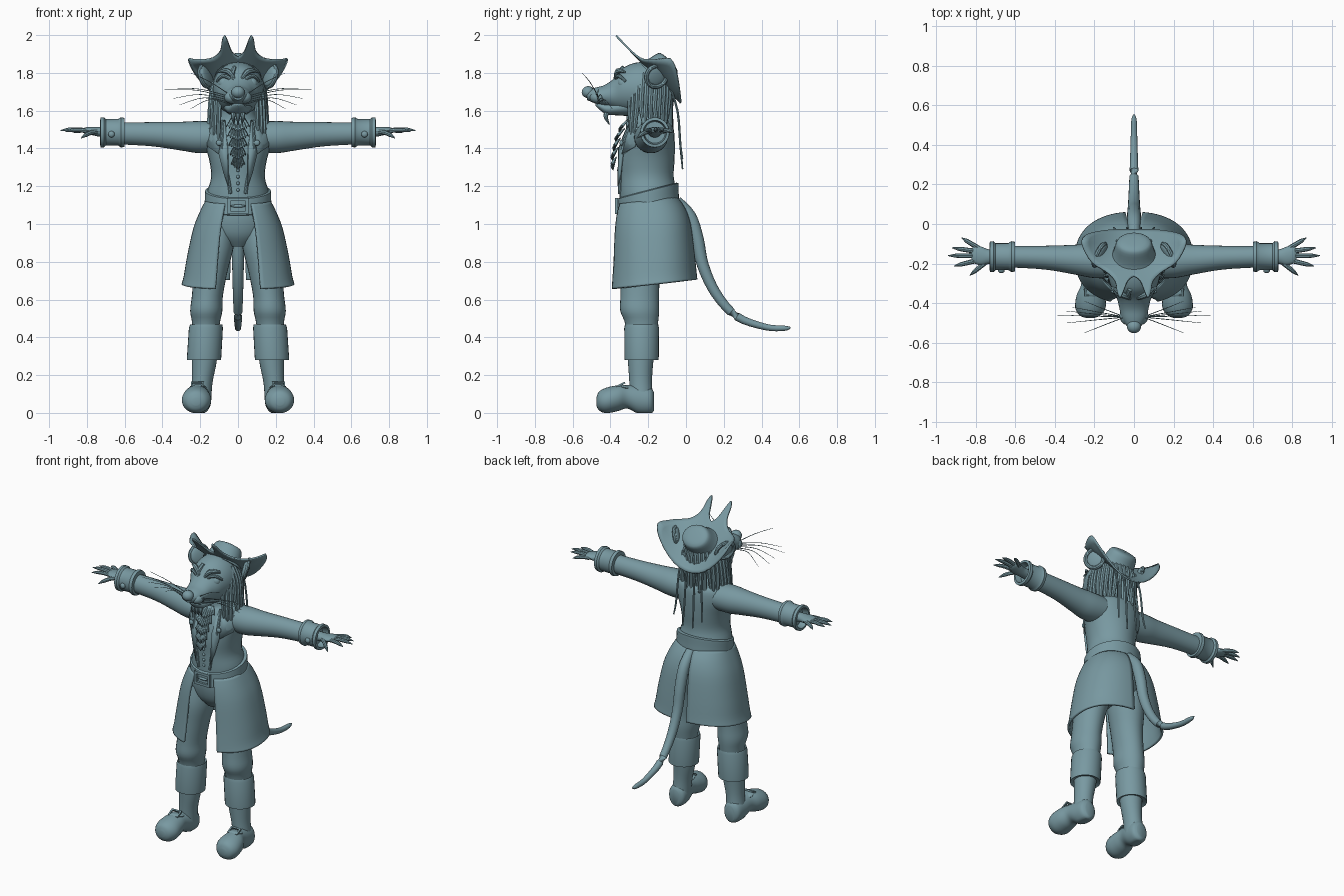
import bpy, bmesh, math, random
from mathutils import Vector, Matrix

if "Cube" in bpy.data.objects:
    bpy.data.objects.remove(bpy.data.objects["Cube"], do_unlink=True)
random.seed(4)

clay = bpy.data.materials.new("slate_teal")
clay.use_nodes = True
colour = (0.19, 0.32, 0.36, 1)
clay.diffuse_color = colour
clay.node_tree.nodes["Principled BSDF"].inputs["Base Color"].default_value = colour

X, Y, Z = Vector((1, 0, 0)), Vector((0, 1, 0)), Vector((0, 0, 1))


def finish(name, bm, mirror=False, thick=0):
    bmesh.ops.recalc_face_normals(bm, faces=bm.faces)
    me = bpy.data.meshes.new(name)
    bm.to_mesh(me)
    bm.free()
    me.materials.append(clay)
    me.shade_smooth()
    me.set_sharp_from_angle(angle=math.radians(42))
    ob = bpy.data.objects.new(name, me)
    bpy.context.collection.objects.link(ob)
    if thick:
        mod = ob.modifiers.new("thickness", 'SOLIDIFY')
        mod.thickness, mod.offset = thick, 0
    if mirror:
        ob.modifiers.new("mirror", 'MIRROR').use_clip = False
    return ob


def smooth(rows, k=4):
    """Catmull-Rom through rows of numbers."""
    rows = [Vector(r) for r in rows]
    out = []
    for i in range(len(rows) - 1):
        a, b, c, d = rows[max(i - 1, 0)], rows[i], rows[i + 1], rows[min(i + 2, len(rows) - 1)]
        for j in range(k):
            t = j / k
            out.append(b + (c - a) * (t / 2) + (2 * a - 5 * b + 4 * c - d) * (t * t / 2)
                       + (3 * b - a - 3 * c + d) * (t ** 3 / 2))
    return out + [rows[-1]]


def skin(bm, rings, closed=True, caps=True):
    vs = [[bm.verts.new(p) for p in ring] for ring in rings]
    n = len(vs[0])
    for a, b in zip(vs, vs[1:]):
        for i in range(n if closed else n - 1):
            bm.faces.new((a[i], a[(i + 1) % n], b[(i + 1) % n], b[i]))
    if closed and caps:
        bm.faces.new(vs[0])
        bm.faces.new(vs[-1])


def loft(name, rows, u=X, v=Y, n=28, k=4, mirror=False, floor=False):
    """Rows are x, y, z and the two radii along u and v."""
    rings = []
    for r in (smooth(rows, k) if k > 1 else [Vector(q) for q in rows]):
        ring = []
        for i in range(n):
            a = math.tau * i / n
            p = Vector(r[:3]) + u * (r[3] * math.cos(a)) + v * (r[4] * math.sin(a))
            if floor:
                p.z = max(p.z, 0)
            ring.append(p)
        rings.append(ring)
    bm = bmesh.new()
    skin(bm, rings)
    return finish(name, bm, mirror)


def tubes(name, paths, n=8, k=4, mirror=False):
    """Each path holds rows of x, y, z and radius."""
    bm = bmesh.new()
    for path in paths:
        rows = smooth(path, k)
        pts = [Vector(r[:3]) for r in rows]
        rings = []
        for i, p in enumerate(pts):
            t = (pts[min(i + 1, len(pts) - 1)] - pts[max(i - 1, 0)]).normalized()
            side = t.cross(Y if abs(t.y) < 0.75 else X).normalized()
            up = side.cross(t)
            rings.append([p + (side * math.cos(math.tau * j / n) + up * math.sin(math.tau * j / n)) * rows[i][3]
                          for j in range(n)])
        skin(bm, rings)
    return finish(name, bm, mirror)


def ball(name, c, s, mirror=False, rot=None):
    bm = bmesh.new()
    m = Matrix.Translation(c) @ (rot or Matrix()) @ Matrix.Diagonal((*s, 1))
    bmesh.ops.create_uvsphere(bm, u_segments=20, v_segments=12, radius=1, matrix=m)
    return finish(name, bm, mirror)


def box_frame(name, c, w, h, bar, mirror=False, rot=None):
    bm = bmesh.new()
    for dx, dz, sx, sz in ((0, h, w + bar, bar), (0, -h, w + bar, bar), (w, 0, bar, h), (-w, 0, bar, h)):
        m = Matrix.Translation(c) @ (rot or Matrix()) @ Matrix.Translation((dx, 0, dz))
        bmesh.ops.create_cube(bm, size=2, matrix=m @ Matrix.Diagonal((sx, bar, sz, 1)))
    return finish(name, bm, mirror)


# Torso, neck and hips
torso_rows = [(0, -.2, 1.08, .16, .15), (0, -.2, 1.16, .165, .153), (0, -.21, 1.25, .142, .145),
              (0, -.21, 1.35, .155, .15), (0, -.2, 1.45, .185, .14), (0, -.19, 1.52, .165, .12),
              (0, -.2, 1.56, .10, .095), (0, -.22, 1.68, .085, .09)]
loft("torso", torso_rows)
loft("hips", [(0, -.21, .88, .06, .07), (0, -.205, .94, .15, .12), (0, -.2, 1.02, .18, .145), (0, -.2, 1.1, .165, .145)])


def chest(x, z):
    """Front surface of the torso."""
    for a, b in zip(torso_rows, torso_rows[1:]):
        if a[2] <= z <= b[2]:
            r = Vector(a).lerp(Vector(b), (z - a[2]) / (b[2] - a[2]))
            return r[1] - r[4] * math.sqrt(max(.05, 1 - (x / r[3]) ** 2))
    return -.32


# Belt and buckle
tilt = Vector((0, 1, .26))
loft("belt", [(0, -.2, 1.085, .165, .15), (0, -.2, 1.09, .178, .163), (0, -.2, 1.135, .175, .16),
              (0, -.2, 1.175, .174, .16), (0, -.2, 1.18, .155, .14)], v=tilt, n=40, k=2)
box_frame("belt_buckle", (0, -.367, 1.095), .048, .034, .008)
ball("buckle_pin", (0, -.366, 1.095), (.04, .008, .008))

# Coat skirt, open at the front and vented behind
rings = []
for z, rx, front, back in smooth([(1.10, .165, -.355, -.05), (1.04, .195, -.372, -.01), (.95, .23, -.383, .02),
                                  (.80, .263, -.39, .04), (.70, .28, -.397, .05), (.655, .292, -.40, .055)], 3):
    ring = []
    for i in range(33):
        a = .38 + (math.pi - .5) * i / 32
        ca = math.cos(a)
        y = (front + back) / 2 - (back - front) / 2 * math.copysign(abs(ca) ** .85, ca)
        ring.append(Vector((rx * math.sin(a) ** .9, y, z + (y + .4) * .11)))
    rings.append(ring)
bm = bmesh.new()
skin(bm, rings, closed=False)
finish("coat_skirt", bm, True, .014)

# Lapels, jacket edges and buttons
bm = bmesh.new()
for shape in ([(.08, 1.55), (.125, 1.52), (.165, 1.5), (.16, 1.41), (.10, 1.37)],
              [(.07, 1.55), (.10, 1.37), (.075, 1.27), (.05, 1.2), (.055, 1.4)]):
    bm.faces.new([bm.verts.new((x, chest(x, z) - .012, z)) for x, z in shape])
finish("lapels", bm, True, .012)
tubes("jacket_edges", [[(x, chest(x, z) - .003, z, .009) for x, z in
                        ((.075, 1.54), (.085, 1.42), (.07, 1.32), (.05, 1.23), (.04, 1.16))]], mirror=True)
ball("lapel_buttons", (.10, chest(.10, 1.43) - .022, 1.43), (.016, .01, .016), True)
for i in range(4):
    z = 1.18 + .035 * i
    ball("vest_button", (0, chest(0, z), z), (.009, .008, .009))

# Ruffled neckcloth with zigzag tiers
bm = bmesh.new()
for tier in range(5):
    top, w = 1.555 - .05 * tier, .062 - .007 * tier
    grid = []
    for s in range(4):
        row = []
        for i in range(-8, 9):
            x = w * i / 8 * (.6 + .4 * s / 3)
            wave = i % 2
            z = top - .07 * s / 3 + .014 * wave * s / 3 + .03 * abs(i / 8) * s / 3
            row.append(Vector((x, chest(x, z) - .01 - .02 * s / 3 - .009 * wave * s / 3, z)))
        grid.append(row)
    skin(bm, grid, closed=False)
finish("neckcloth", bm, thick=.006)

# Sleeves, cuffs, hands
loft("sleeves", [(.06, -.185, 1.46, .09, .08), (.2, -.185, 1.46, .088, .085), (.3, -.18, 1.465, .075, .076),
                 (.45, -.17, 1.475, .06, .064), (.63, -.165, 1.48, .054, .058)], Y, Z, mirror=True)
loft("cuffs", [(.6, -.165, 1.485, .055, .058), (.602, -.165, 1.485, .075, .077), (.62, -.165, 1.485, .078, .08),
               (.635, -.165, 1.485, .068, .07), (.70, -.165, 1.485, .068, .07), (.71, -.165, 1.485, .078, .08),
               (.728, -.165, 1.485, .077, .079), (.73, -.165, 1.485, .062, .064), (.69, -.165, 1.485, .055, .057)],
     Y, Z, k=1, mirror=True)
ball("cuff_buttons", (.67, -.236, 1.475), (.017, .012, .017), True)
loft("palms", [(.66, -.165, 1.485, .035, .03), (.73, -.165, 1.488, .036, .026), (.77, -.162, 1.492, .047, .022),
               (.805, -.155, 1.495, .045, .017), (.82, -.155, 1.495, .03, .01)], Y, Z, n=16, mirror=True)
fingers = []
for y0, x1, y1, z1 in ((-.122, .87, -.07, 1.485), (-.14, .92, -.12, 1.495), (-.16, .94, -.16, 1.495),
                       (-.182, .91, -.213, 1.49), (-.19, .83, -.26, 1.455)):
    x0 = .785 if z1 > 1.47 else .745
    fingers.append([(x0 + (x1 - x0) * t, y0 + (y1 - y0) * t, 1.49 + (z1 - 1.49) * t + .008 * math.sin(math.pi * t), r)
                    for t, r in ((0, .013), (.4, .012), (.7, .011), (.85, .007), (1, .002))])
tubes("fingers", fingers, k=2, mirror=True)

# Legs, boot cuffs, shoes
loft("legs", [(.1, -.21, 1.0, .08, .11), (.125, -.225, .88, .102, .118), (.145, -.24, .75, .09, .105),
              (.162, -.245, .62, .082, .102), (.168, -.245, .54, .085, .103), (.17, -.235, .46, .072, .085),
              (.178, -.24, .28, .066, .068), (.19, -.24, .16, .055, .06), (.2, -.235, .06, .058, .063)], mirror=True)
loft("boot_cuffs", [(.17, -.235, .45, .07, .07), (.168, -.235, .468, .085, .088), (.17, -.235, .45, .09, .092),
                    (.179, -.235, .30, .091, .091), (.18, -.235, .28, .09, .09), (.18, -.235, .29, .07, .07)],
     k=1, mirror=True)
loft("shoes", [(.222, -.475, .06, .02, .02), (.222, -.46, .063, .055, .05), (.22, -.42, .066, .077, .068),
               (.218, -.36, .078, .072, .068), (.21, -.31, .085, .058, .062), (.203, -.25, .07, .06, .075),
               (.2, -.19, .065, .055, .07), (.2, -.17, .06, .03, .05)], X, Z, mirror=True, floor=True)
ball("shoe_tongues", (.212, -.325, .135), (.045, .04, .012), True, Matrix.Rotation(-.25, 4, 'X'))
box_frame("shoe_buckles", (.215, -.345, .15), .03, .02, .005, True, Matrix.Rotation(-1.1, 4, 'X'))

# Tail
tubes("tail", [[(0, -.05, 1.12, .03), (0, .02, 1.04, .034), (0, .06, .92, .034), (0, .09, .78, .031), (0, .16, .63, .027),
                (0, .27, .51, .022), (0, .42, .455, .017), (0, .52, .448, .014), (0, .553, .452, .004)]], n=16)

# Head, jaw, nose and face
loft("head", [(0, -.10, 1.70, .05, .06), (0, -.13, 1.705, .10, .10), (0, -.19, 1.715, .13, .135),
              (0, -.26, 1.715, .132, .14), (0, -.33, 1.71, .112, .118), (0, -.38, 1.69, .085, .082),
              (0, -.43, 1.68, .073, .056), (0, -.48, 1.68, .06, .042), (0, -.525, 1.682, .03, .025)], X, Z, n=32)
loft("lower_jaw", [(0, -.28, 1.63, .08, .06), (0, -.36, 1.615, .068, .04), (0, -.42, 1.61, .05, .03),
                   (0, -.46, 1.625, .032, .018), (0, -.48, 1.635, .012, .008)], X, Z, n=20)
ball("nose", (0, -.518, 1.698), (.036, .034, .032))
ball("muzzle_pads", (.033, -.465, 1.67), (.04, .045, .033), True)
ball("eyes", (.07, -.335, 1.745), (.034, .028, .032), True)
tubes("eyelids", [[(.035, -.365, 1.745, .007), (.05, -.367, 1.775, .01), (.085, -.35, 1.782, .01), (.112, -.32, 1.755, .007)],
                  [(.02, -.375, 1.77, .008), (.055, -.36, 1.81, .015), (.1, -.325, 1.805, .007)]], mirror=True)
tubes("goatee", [[(x, -.41, 1.60, .014), (x * 1.3, -.425, 1.57, .012), (x, -.405, 1.525, .002)] for x in (-.02, 0, .02)])
ears = Matrix.Rotation(.45, 4, 'Z') @ Matrix.Rotation(.25, 4, 'Y')
ball("inner_ears", (.165, -.16, 1.785), (.016, .062, .058), True, ears)
rim = []
for i in range(13):
    a = math.tau * i / 12
    p = Vector((.165, -.16, 1.785)) + ears.to_3x3() @ Vector((.01, .06 * math.cos(a), .057 * math.sin(a)))
    rim.append((*p, .012))
tubes("ear_rims", [rim], mirror=True)

# Whiskers
tubes("whiskers", [[(.045, -.47, 1.685 - .01 * i, .0025), ((.05 + x) / 2, (y - .47) / 2, (1.69 + z) / 2 + .008, .002),
                    (x, y, z, .001)] for i, (x, y, z) in enumerate(
    ((.25, -.55, 1.80), (.34, -.50, 1.72), (.39, -.46, 1.71), (.34, -.44, 1.665), (.31, -.42, 1.63), (.25, -.39, 1.61)))],
    n=5, mirror=True)

# Dreadlocks and long thin back strands
locks = []
for side in (-1, 1):
    for i in range(13):
        a = math.radians(42 + 11 * i)
        s, c = side * math.sin(a), -math.cos(a)
        low = random.uniform(1.43, 1.55)
        y = -.2 + .125 * c
        locks.append([(.10 * s, -.2 + .1 * c, 1.80, .012), (.135 * s, y, 1.72, .014), (.148 * s, y - .005, 1.62, .013),
                      (.155 * s, y + random.uniform(-.02, .01), low, .01), (.155 * s, y, low - .02, .003)])
    for x in (.03, .085):
        locks.append([(x * side, -.09, 1.74, .006), (x * side, -.045, 1.6, .006), (x * side * 1.1, -.03, 1.42, .006),
                      (x * side * 1.2, -.018, 1.26 + x, .004)])
locks.append([(-.02, -.33, 1.83, .012), (-.03, -.365, 1.79, .012), (-.012, -.39, 1.74, .003)])
tubes("dreadlocks", locks, n=7, k=3)

# Hat: tilted brim with raised sides and two front points, plus crown
half = smooth([(0, -.262), (.03, -.285), (.055, -.345), (.07, -.37), (.085, -.345), (.095, -.29), (.135, -.245),
               (.21, -.195), (.255, -.12), (.258, -.07), (.215, -.045), (.11, -.03), (0, -.028)], 3)
outline = half + [Vector((-p.x, p.y)) for p in half[-2:0:-1]]
centre = Vector((0, -.15))
rings = []
for s in (.05, .25, .45, .6, .75, .88, 1):
    ring = []
    for p in outline:
        q = centre.lerp(p, s)
        lift = 2.6 * min(1, max(0, (q.y + .3) / .22)) * q.x ** 2
        ring.append(Vector((q.x, q.y, 1.612 - 1.04 * q.y + lift)))
    rings.append(ring)
bm = bmesh.new()
skin(bm, rings, caps=False)
finish("hat_brim", bm, thick=.01)
normal = Vector((0, .72, .69))
rows = []
for h, r in ((-.01, .125), (.01, .112), (.05, .1), (.085, .092), (.105, .078), (.112, .04)):
    p = Vector((0, -.165, 1.785)) + normal * h
    rows.append((*p, r, r * .85))
loft("hat_crown", rows, X, Vector((0, -.69, .72)), n=24, k=2)
